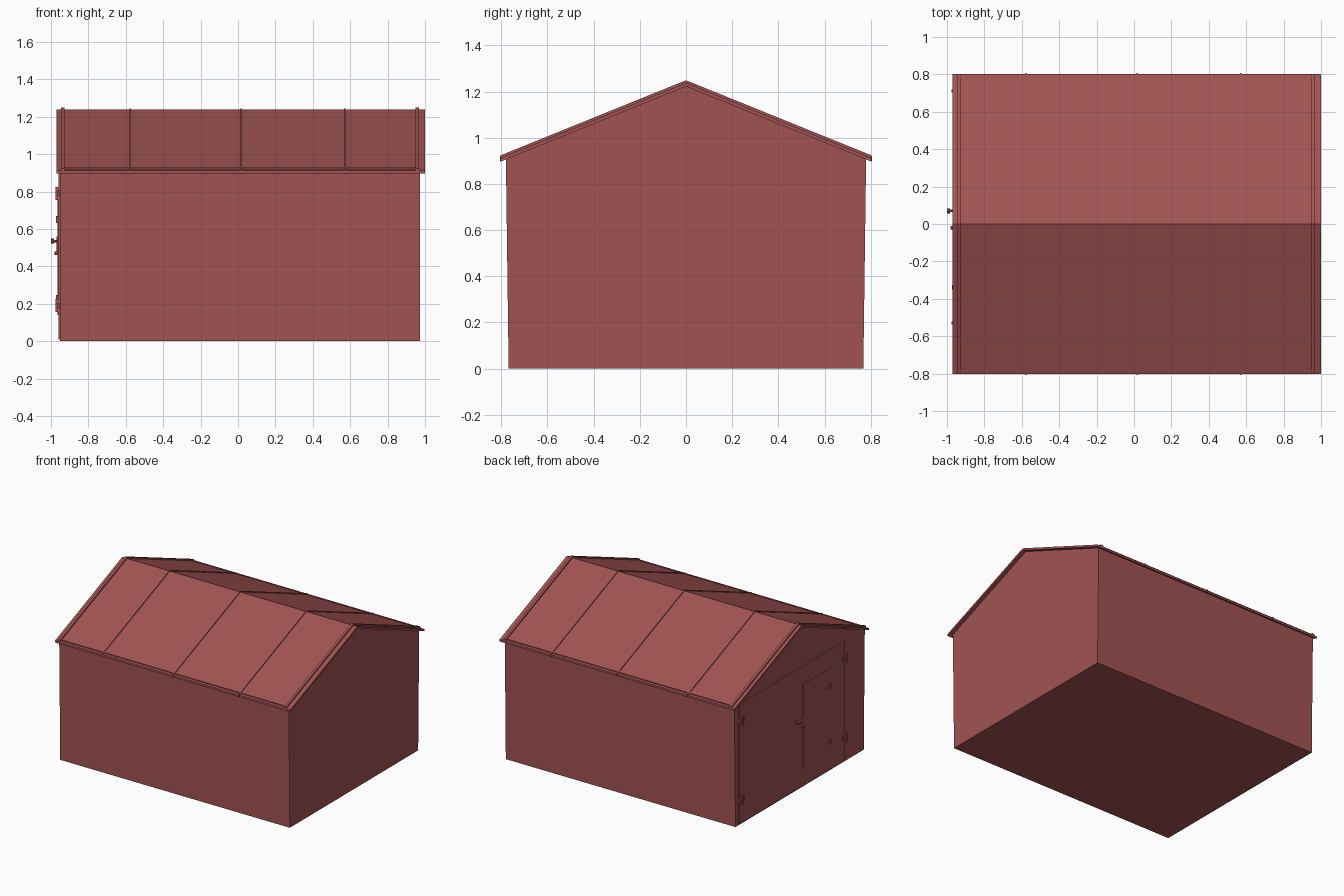
import bpy, bmesh, math

if "Cube" in bpy.data.objects:
    bpy.data.objects.remove(bpy.data.objects["Cube"])

red = bpy.data.materials.new("barn_red")
red.diffuse_color = (0.36, 0.086, 0.086, 1)
red.use_nodes = True
red.node_tree.nodes["Principled BSDF"].inputs["Base Color"].default_value = red.diffuse_color

SLOPE = 0.405


def finish(name, bm):
    bmesh.ops.recalc_face_normals(bm, faces=bm.faces)
    me = bpy.data.meshes.new(name)
    bm.to_mesh(me)
    bm.free()
    ob = bpy.data.objects.new(name, me)
    me.materials.append(red)
    bpy.context.collection.objects.link(ob)
    return ob


def extrude_x(name, profile, x0, x1):
    """Extrude a (y, z) profile along x."""
    bm = bmesh.new()
    a = [bm.verts.new((x0, y, z)) for y, z in profile]
    b = [bm.verts.new((x1, y, z)) for y, z in profile]
    n = len(a)
    bm.faces.new(a)
    bm.faces.new(b[::-1])
    for i in range(n):
        j = (i + 1) % n
        bm.faces.new((a[i], b[i], b[j], a[j]))
    return finish(name, bm)


def chevron(name, x0, x1, bottom, top, w):
    """Gable-shaped strip with given ridge heights and half width."""
    d = SLOPE * w
    extrude_x(name, [(-w, top - d), (0, top), (w, top - d),
                     (w, bottom - d), (0, bottom), (-w, bottom - d)], x0, x1)


def box(name, x, y, z):
    extrude_x(name, [(y[0], z[0]), (y[1], z[0]), (y[1], z[1]), (y[0], z[1])], *x)


def cylinder_x(name, x0, x1, y, z, r):
    extrude_x(name, [(y + r * math.cos(i * math.pi / 5), z + r * math.sin(i * math.pi / 5))
                     for i in range(10)], x0, x1)


# Walls: slightly flared solid with gable ends
extrude_x("walls", [(-0.768, 0), (0.768, 0), (0.78, 0.909), (0, 1.225), (-0.78, 0.909)],
          -0.952, 0.972)

# Roof: thin sheet, raised rake trims, seams and eave strips
chevron("roof", -0.97, 1.0, 1.222, 1.238, 0.803)
for x in (-0.937, 0.958):
    chevron("rake_trim", x - 0.009, x + 0.009, 1.23, 1.249, 0.803)
for x in (-0.575, 0.017, 0.57):
    chevron("roof_seam", x - 0.004, x + 0.004, 1.225, 1.245, 0.806)
for s in (-1, 1):
    z = 1.238 - SLOPE * 0.785
    extrude_x("eave_strip", [(s * 0.78, z - 0.005), (s * 0.78, z + 0.009),
                             (s * 0.79, z + 0.005), (s * 0.79, z - 0.009)], -0.946, 0.967)

# Large door leaf and the small wicket door set on it
box("large_door", (-0.961, -0.94), (-0.53, 0.73), (0.01, 0.915))
box("wicket_door", (-0.965, -0.955), (-0.34, -0.02), (0.14, 0.78))

# Hinges: strap plate, barrel and bolts
for y, side in ((0.71, -1), (-0.53, 1)):
    for z in (0.79, 0.19):
        box("hinge_barrel", (-0.976, -0.952), (y - 0.008, y + 0.008), (z - 0.035, z + 0.035))
        box("hinge_strap", (-0.969, -0.955), sorted((y - side * 0.02, y + side * 0.03)),
            (z - 0.015, z + 0.015))
for z in (0.65, 0.23):
    box("wicket_hinge", (-0.973, -0.955), (-0.35, -0.325), (z - 0.018, z + 0.018))

# Lock and pull handle
box("lock_plate", (-0.97, -0.955), (-0.035, -0.012), (0.46, 0.56))
cylinder_x("lock_knob", -0.98, -0.96, -0.02, 0.47, 0.01)
cylinder_x("handle_stem", -0.99, -0.955, 0.07, 0.535, 0.007)
cylinder_x("handle_knob", -1.0, -0.985, 0.07, 0.535, 0.014)
